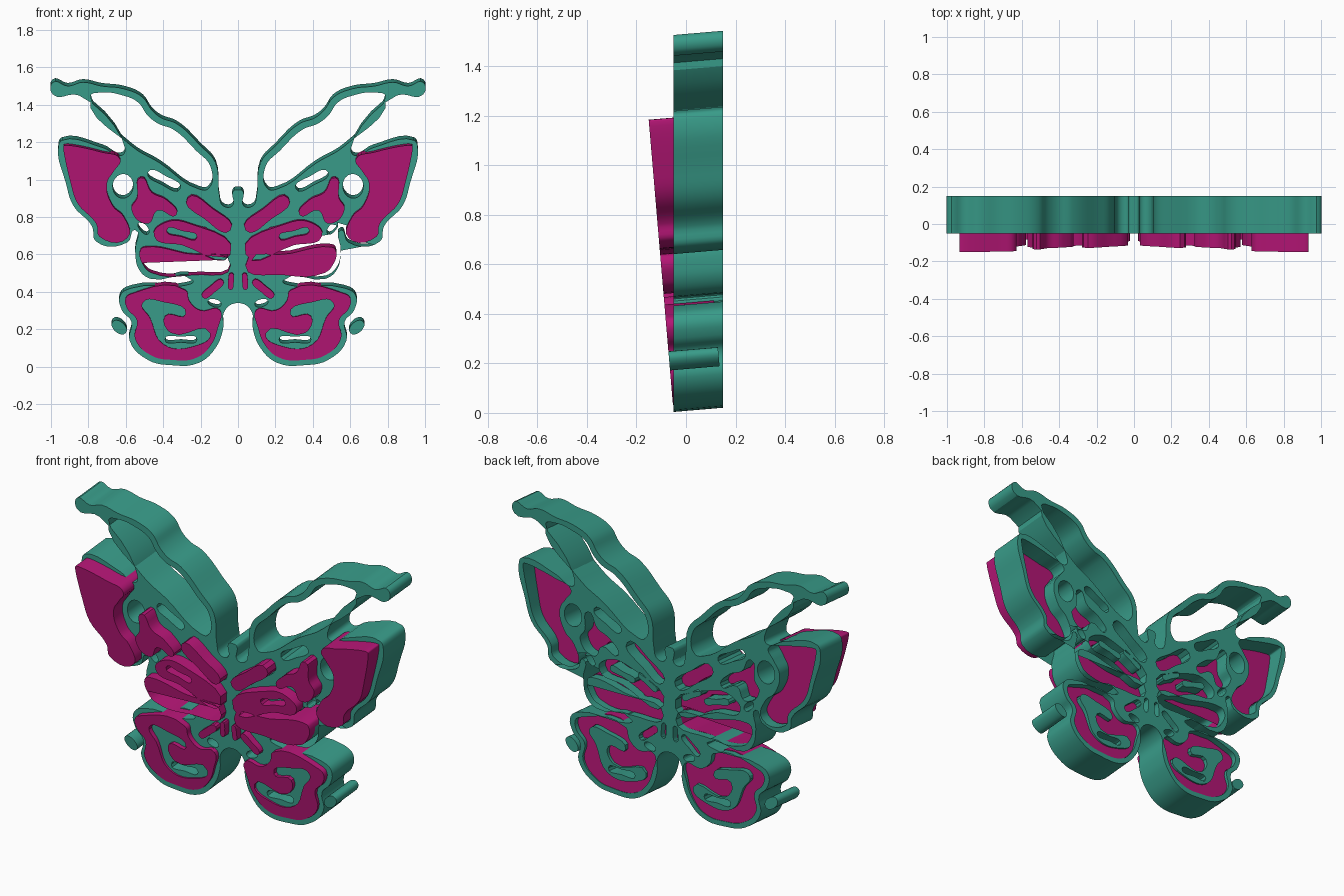
import bpy, bmesh
from mathutils import Vector

if "Cube" in bpy.data.objects:
    bpy.data.objects.remove(bpy.data.objects["Cube"])

def material(name, col):
    m = bpy.data.materials.new(name)
    m.diffuse_color = (*col, 1)
    m.use_nodes = True
    m.node_tree.nodes["Principled BSDF"].inputs["Base Color"].default_value = m.diffuse_color
    return m

TEAL = material("teal", (0.04, 0.33, 0.25))
PINK = material("pink", (0.46, 0.008, 0.18))

def both(shapes):
    return shapes + [[(-x, z) for x, z in reversed(s)] for s in shapes]

def inset(pts, d):
    """Shift an edge run inwards (to its right) by d, mitred at the corners."""
    p = [Vector(q) for q in pts]
    dirs = [(b - a).normalized() for a, b in zip(p, p[1:])]
    out = []
    for q, a, b in zip(p, dirs[:1] + dirs, dirs + dirs[-1:]):
        t = (a + b).normalized()
        out.append(q + Vector((t.y, -t.x)) * d / max(t.dot(a), 0.75))
    return [tuple(q) for q in out]

def leaf(x0, z0, x1, z1, w):
    """Oval between two tips, w wide."""
    a, b = Vector((x0, z0)), Vector((x1, z1))
    n = Vector((a.y - b.y, b.x - a.x)).normalized() * w / 2
    m = (a + b) / 2
    return [tuple(q) for q in (a, m + n, b, m - n)]

def plate(name, shapes, mat, tilt):
    """Even-odd filled smooth outlines (hundredths of a unit), 0.2 thick, leaning by tilt."""
    cu = bpy.data.curves.new(name, 'CURVE')
    cu.dimensions = '2D'
    cu.fill_mode = 'BOTH'
    cu.extrude = 0.1
    cu.resolution_u = 5
    for pts in shapes:
        sp = cu.splines.new('BEZIER')
        sp.bezier_points.add(len(pts) - 1)
        for b, (x, z) in zip(sp.bezier_points, pts):
            b.co = (x / 100, z / 100, 0)
            b.handle_left_type = b.handle_right_type = 'AUTO'
        sp.use_cyclic_u = True
    ob = bpy.data.objects.new(name, cu)
    bpy.context.collection.objects.link(ob)
    bpy.ops.object.select_all(action='DESELECT')
    ob.select_set(True)
    bpy.context.view_layer.objects.active = ob
    bpy.ops.object.convert(target='MESH')
    ob = bpy.context.object
    ob.name = name
    bm = bmesh.new()
    bm.from_mesh(ob.data)
    bmesh.ops.remove_doubles(bm, verts=bm.verts, dist=0.0003)
    for v in bm.verts:  # stand upright, lean and shear
        x, z, w = v.co
        v.co = (x, 0.05 - w - tilt * z, z + 0.085 * (0.1 - w))
    bmesh.ops.recalc_face_normals(bm, faces=bm.faces)
    bm.to_mesh(ob.data)
    bm.free()
    ob.data.materials.clear()
    ob.data.materials.append(mat)
    bpy.ops.object.shade_smooth_by_angle()

# Right half of the frame silhouette, clockwise from the head
body = [(0, 94.5), (2.5, 94), (3, 86), (8, 86)]
antenna = [(10, 92), (12, 109), (20, 118), (33, 130), (41, 133), (46, 137), (51, 144),
           (61, 148.5), (73, 150), (83, 152), (91, 150), (99, 152), (99, 145.5),
           (85, 145), (60.5, 117)]
forewing = [(62, 113), (72, 117), (94, 121), (96, 118), (92, 98), (88, 86), (78, 75),
            (76, 67), (59, 66.5)]
waist = [(55, 73), (55, 62), (53, 52), (47, 47), (24, 46)]
hindwing = [(28, 43.5), (57, 42), (63, 38), (62, 30), (57, 24), (58, 14), (48, 3.5),
            (36, 0.8), (21, 2), (12, 10), (8, 20), (7, 30)]
half = body + antenna + forewing + waist + hindwing + [(0, 34)]
outline = half + [(-x, z) for x, z in half[-2:0:-1]]

# Pink wing panels, mostly following the silhouette
panels = [
    inset(forewing, 2.5) + [(61, 80), (67, 86), (70, 98), (66, 105)],
    inset(waist[1:], 3) + [(4, 54), (28, 60.5), (49, 64)],
    inset(hindwing, 2.8) + [(20, 30), (26, 35)],
    [(52, 101), (54, 90), (57, 84), (48, 76.5), (43, 83.5), (33, 81), (38, 89), (46, 93)],
    [(4, 60), (26, 76.5), (39, 77), (45, 70), (30, 65)],
    leaf(4, 73, 27, 90, 7),
    leaf(3.5, 50, 4, 41, 3),
    leaf(8, 46, 19, 37, 4),
]
# Teal veins inside panels
veins = [
    leaf(22, 69, 38, 73, 3),
    [(51, 34), (40, 34.5), (28, 28), (39, 27), (36, 18), (15, 18), (25, 10.5),
     (40, 12), (47, 26)],
]
# See-through gaps
gaps = [
    inset(antenna[1:9], 3.5) + [(79, 144.5), (57, 118), (42, 109), (21, 95), (16, 95)],
    leaf(56, 96, 67, 97, 13),
    leaf(31, 95, 48, 104, 5),
    leaf(48, 71, 53, 77, 4),
    leaf(8, 67, 20, 74, 3),
    leaf(22, 14.5, 39, 14.5, 3),
    leaf(9, 33, 16, 35, 4),
]

plate("butterfly_frame", [outline] + both(panels + veins + gaps), TEAL, 0)
plate("wing_panels", both(panels + veins), PINK, 0.085)

# Small loose spots beside the hindwings
plate("wing_spots", both([leaf(60, 18, 67, 24, 6)]), TEAL, 0.085)
